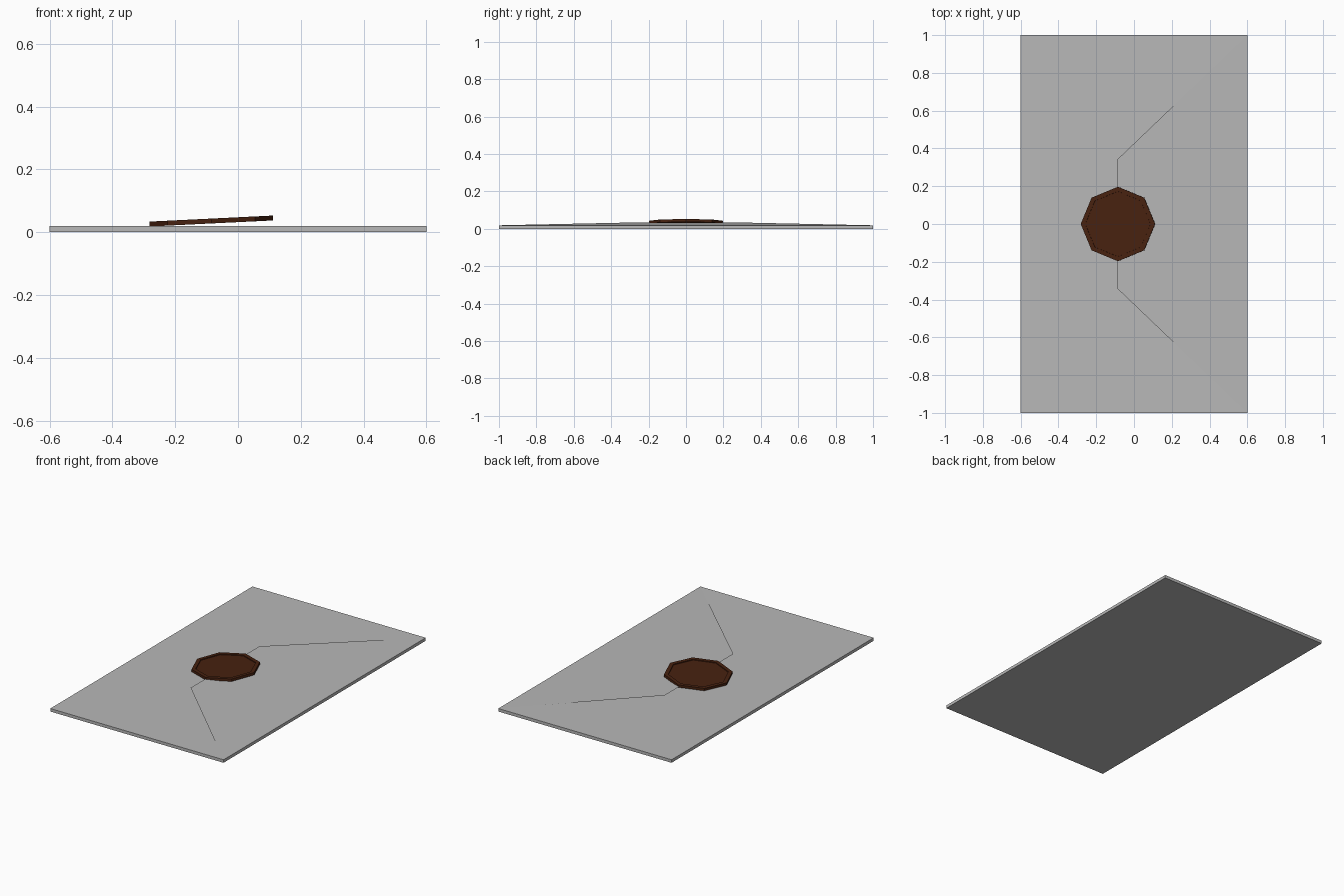
import bpy, bmesh, math
from mathutils import Matrix

if "Cube" in bpy.data.objects:
    bpy.data.objects.remove(bpy.data.objects["Cube"])


def material(name, rgb):
    m = bpy.data.materials.new(name)
    m.diffuse_color = (*rgb, 1)
    m.use_nodes = True
    m.node_tree.nodes["Principled BSDF"].inputs["Base Color"].default_value = m.diffuse_color
    return m


def add_object(name, bm, mat):
    mesh = bpy.data.meshes.new(name)
    bm.to_mesh(mesh)
    bm.free()
    mesh.materials.append(mat)
    ob = bpy.data.objects.new(name, mesh)
    bpy.context.collection.objects.link(ob)
    return ob


paper = material("grey_paper", (0.48, 0.48, 0.48))
wax = material("brown_wax", (0.064, 0.0155, 0.005))
THICK = 0.019

# Envelope body: thin rectangular slab
bm = bmesh.new()
bmesh.ops.create_cube(bm, size=1)
bmesh.ops.scale(bm, vec=(1.2, 2.0, THICK), verts=bm.verts)
bmesh.ops.translate(bm, vec=(0, 0, THICK / 2), verts=bm.verts)
add_object("envelope_body", bm, paper)

# Flap: single sheet hinged on the +x edge, tip slightly lifted
bm = bmesh.new()
outline = [(0.6, -1, THICK), (0.6, 1, THICK), (-0.09, 0.34, 0.033), (-0.09, -0.34, 0.033)]
bm.faces.new([bm.verts.new(p) for p in outline])
bm.normal_update()
add_object("envelope_flap", bm, paper)

# Seal: tilted octagonal disc with a raised rim
bm = bmesh.new()
bmesh.ops.create_cone(bm, cap_ends=True, segments=8, radius1=0.197, radius2=0.197, depth=0.0155)
bm.normal_update()
top = max(bm.faces, key=lambda f: f.calc_center_median().z)
bmesh.ops.inset_region(bm, faces=[top], thickness=0.024)
# sink the centre with upright walls
bmesh.ops.inset_region(bm, faces=[top], thickness=0.0005, depth=-0.005)
bm.transform(Matrix.Translation((-0.085, 0, 0.0355)) @ Matrix.Rotation(math.radians(-2.8), 4, 'Y'))
add_object("wax_seal", bm, wax)
